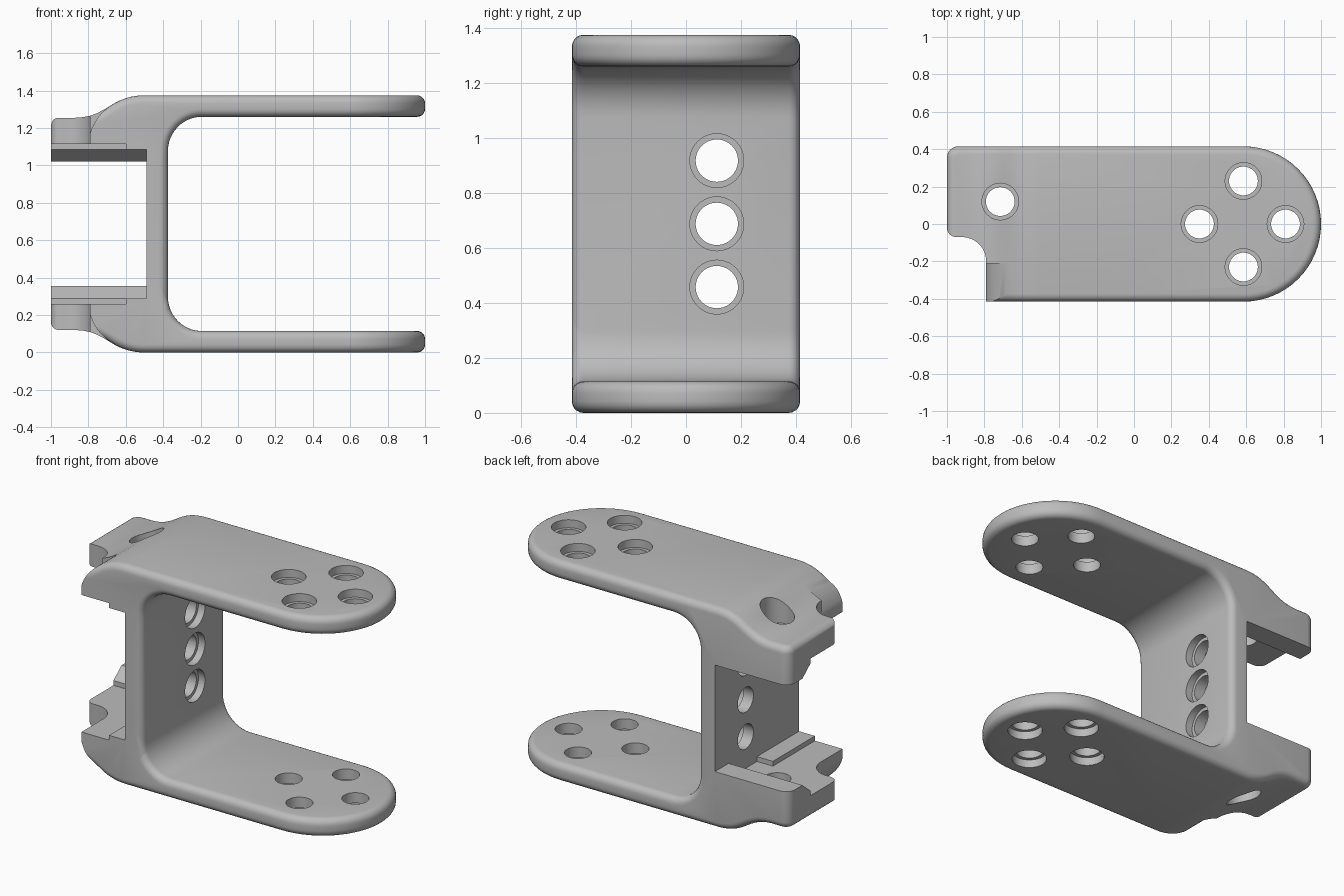
import bpy, bmesh, math
from mathutils import Vector

MID = 0.6875      # mirror height
HALF = 0.415      # half depth

cube = bpy.data.objects.get("Cube")
if cube:
    bpy.data.objects.remove(cube, do_unlink=True)

metal = bpy.data.materials.new("satin grey")
metal.use_nodes = True
grey = (0.5, 0.5, 0.5, 1)
metal.diffuse_color = grey
metal.node_tree.nodes["Principled BSDF"].inputs["Base Color"].default_value = grey


def arc(cx, cy, rx, ry, a0, a1, n=12):
    angles = [math.radians(a0 + (a1 - a0) * i / n) for i in range(n + 1)]
    return [(cx + rx * math.cos(a), cy + ry * math.sin(a)) for a in angles]


def mirrored(pts):
    return [(x, 2 * MID - z) for x, z in reversed(pts)]


def finish(name, bm):
    bmesh.ops.recalc_face_normals(bm, faces=bm.faces)
    mesh = bpy.data.meshes.new(name)
    bm.to_mesh(mesh)
    bm.free()
    mesh.materials.append(metal)
    obj = bpy.data.objects.new(name, mesh)
    bpy.context.collection.objects.link(obj)
    return obj


def prism(name, pts, axis, lo, hi):
    """Extrude a 2D outline along axis x, y or z."""
    place = {"x": lambda p: (lo, p[0], p[1]),
             "y": lambda p: (p[0], lo, p[1]),
             "z": lambda p: (p[0], p[1], lo)}[axis]
    bm = bmesh.new()
    face = bm.faces.new([bm.verts.new(place(p)) for p in pts])
    out = bmesh.ops.extrude_face_region(bm, geom=[face])
    move = Vector([hi - lo if a == axis else 0 for a in "xyz"])
    bmesh.ops.translate(bm, vec=move, verts=[v for v in out["geom"] if isinstance(v, bmesh.types.BMVert)])
    # the starting face stays as the near cap
    return finish(name, bm)


def cylinders(name, specs):
    """Each spec: radius, axis, start, end, and the two centre coordinates."""
    bm = bmesh.new()
    for r, axis, lo, hi, a, b in specs:
        made = bmesh.ops.create_cone(bm, cap_ends=True, segments=40, radius1=r, radius2=r, depth=hi - lo)
        for v in made["verts"]:
            h = v.co.z + (lo + hi) / 2
            v.co = (a + v.co.x, b + v.co.y, h) if axis == "z" else (h, a + v.co.x, b + v.co.y)
    return finish(name, bm)


def apply(obj, mod):
    bpy.context.view_layer.objects.active = obj
    bpy.ops.object.modifier_apply(modifier=mod.name)


def boolean(obj, other, operation="DIFFERENCE"):
    mod = obj.modifiers.new(operation, "BOOLEAN")
    mod.operation, mod.solver, mod.object = operation, "EXACT", other
    apply(obj, mod)
    bpy.data.objects.remove(other, do_unlink=True)


# Fork outline: arms, curved shoulders, and lugs faired in behind them
fork = (arc(-0.195, 0.3, 0.18, 0.185, 180, 270)
        + [(1.0, 0.115), (1.0, 0)]
        + arc(-0.5, 0.27, 0.3, 0.27, 270, 238, 7)
        + [(-0.69, 0.06), (-0.72, 0.078), (-0.755, 0.096), (-0.79, 0.109),
           (-0.83, 0.117), (-0.87, 0.12), (-1.0, 0.12)])
bracket = prism("fork_bracket", fork + mirrored(fork), "y", -HALF, HALF)
plan = (arc(1 - HALF, 0, HALF, HALF, -90, 90, 32)
        + arc(-0.94, HALF - 0.06, 0.06, 0.06, 90, 180, 6) + [(-1.0, -HALF)])
boolean(bracket, prism("arm_plan", plan, "z", -1, 3), "INTERSECT")

# Rounded rims
rim = bracket.modifiers.new("round", "BEVEL")
rim.width, rim.segments = 0.042, 5
rim.limit_method, rim.angle_limit = "ANGLE", math.radians(40)
rim.use_clamp_overlap = False
apply(bracket, rim)

# Pocket between the lugs, with a raised rear rail and a front step
pocket = [(-0.6, 0.29), (0, 0.29), (0, 0.26), (0.2, 0.26), (0.2, 0.29), (0.28, 0.355), (0.6, 0.355)]
boolean(bracket, prism("pocket", pocket + mirrored(pocket), "x", -1.2, -0.49))
step = [(-0.6, 0.26), (0.1, 0.26)]
boolean(bracket, prism("step", step + mirrored(step), "x", -1.2, -0.6))

# Front notch beside the lugs
notch = ([(-1.2, -0.6), (-0.79, -0.6)] + arc(-0.92, -0.2, 0.13, 0.13, 0, 90)
         + arc(-0.95, -0.02, 0.05, 0.05, 270, 180, 6) + [(-1.2, -0.02)])
boolean(bracket, prism("notch", notch, "z", -1, 3))

# Shoulder curve carried down to the front corner
shoulder = arc(-0.5, 0.27, 0.3, 0.27, 238, 180) + [(-1.2, 0.27), (-1.2, -0.2), (-0.659, -0.2)]
for label, outline in (("lower", shoulder), ("upper", mirrored(shoulder))):
    boolean(bracket, prism(label + "_shoulder", outline, "y", -0.6, -0.21))

# Bolt holes: a through bore and a wider recess on the outer side
bores, recesses = [], []
arm_centres = [(0.585, 0.23), (0.585, -0.23), (0.35, 0), (0.81, 0)]
top = 2 * MID
for x, y, depth in [(*c, 0.05) for c in arm_centres] + [(-0.715, 0.12, 0.19)]:
    bores.append((0.077, "z", -0.2, 0.5, x, y))
    bores.append((0.077, "z", top - 0.5, top + 0.2, x, y))
    recesses.append((0.098, "z", -0.2, depth, x, y))
    recesses.append((0.098, "z", top - depth, top + 0.2, x, y))
for i in (-1, 0, 1):
    z = MID + 0.23 * i
    bores.append((0.077, "x", -0.6, -0.2, 0.112, z))
    recesses.append((0.098, "x", -0.42, -0.2, 0.112, z))
boolean(bracket, cylinders("bores", bores))
boolean(bracket, cylinders("recesses", recesses))

# Smooth the curved faces, keep the hard edges
bpy.ops.object.select_all(action="DESELECT")
bracket.select_set(True)
bpy.context.view_layer.objects.active = bracket
bpy.ops.object.shade_smooth_by_angle(angle=math.radians(30))
